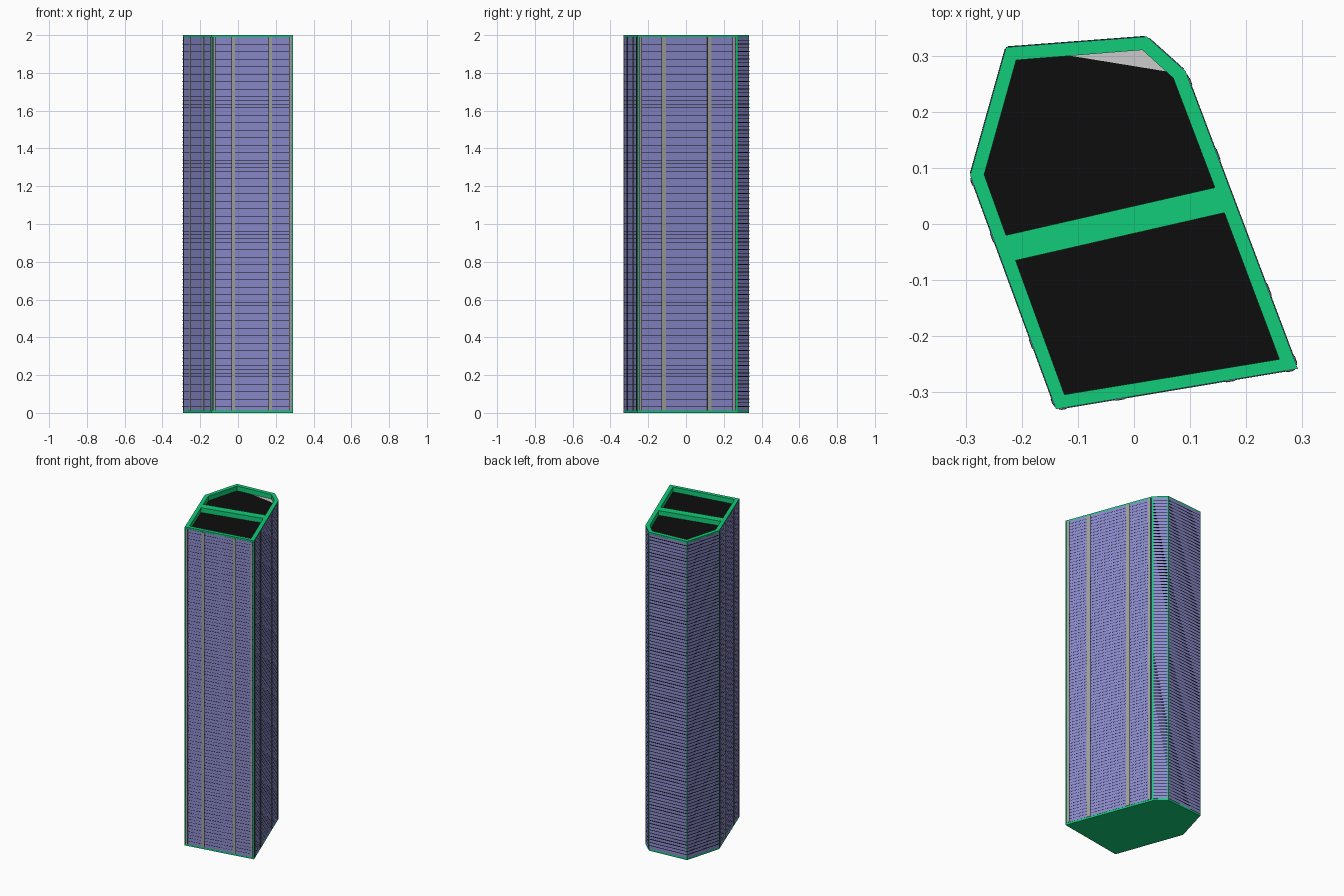
import bpy, bmesh
from mathutils import Vector

if "Cube" in bpy.data.objects:
    bpy.data.objects.remove(bpy.data.objects["Cube"])

H = 2.0
BASE = [(-0.139, -0.33), (0.292, -0.258), (0.092, 0.272),
        (0.023, 0.334), (-0.228, 0.315), (-0.292, 0.087)]
BACK_POCKET = [(-0.228, -0.02), (0.144, 0.065), (0.07, 0.26),
               (0.015, 0.31), (-0.21, 0.292), (-0.267, 0.088)]
FRONT_POCKET = [(-0.124, -0.304), (0.259, -0.241), (0.161, 0.02), (-0.211, -0.065)]


def material(name, rgb):
    m = bpy.data.materials.new(name)
    m.diffuse_color = (*rgb, 1)
    m.use_nodes = True
    m.node_tree.nodes["Principled BSDF"].inputs["Base Color"].default_value = m.diffuse_color
    return m


GREEN = material("green_frame", (0.006, 0.6, 0.19))
BLUE = material("blue_glass", (0.26, 0.26, 0.62))
BLACK = material("black", (0.004, 0.004, 0.004))
GREY = material("mullion_grey", (0.36, 0.36, 0.34))


def add_prism(bm, pts, z0, z1):
    lo = [bm.verts.new((x, y, z0)) for x, y in pts]
    hi = [bm.verts.new((x, y, z1)) for x, y in pts]
    n = len(pts)
    bm.faces.new(lo[::-1])
    bm.faces.new(hi)
    for i in range(n):
        j = (i + 1) % n
        bm.faces.new((lo[i], lo[j], hi[j], hi[i]))


def finish(bm, name, mat):
    me = bpy.data.meshes.new(name)
    bm.to_mesh(me)
    bm.free()
    ob = bpy.data.objects.new(name, me)
    bpy.context.collection.objects.link(ob)
    if mat:
        me.materials.append(mat)
    return ob


def prism(name, pts, z0, z1, mat=None):
    bm = bmesh.new()
    add_prism(bm, pts, z0, z1)
    return finish(bm, name, mat)


def wall_strip(bm, side, t0, t1, z0, z1, proud):
    """Thin slab lying on one side of the tower between fractions t0 and t1."""
    a, b = Vector(BASE[side]), Vector(BASE[(side + 1) % 6])
    d = b - a
    out = Vector((d.y, -d.x)).normalized() * proud
    p, q = a + d * t0, a + d * t1
    add_prism(bm, [p, p + out, q + out, q], z0, z1)


# Green tower core with two roof recesses
core = prism("tower_core", BASE, 0, H, GREEN)
for name, pts in (("back_roof", BACK_POCKET), ("front_roof", FRONT_POCKET)):
    cutter = prism(name + "_cutter", pts, H - 0.035, H + 0.1)
    cutter.hide_render = True
    cutter.hide_set(True)
    mod = core.modifiers.new(name, "BOOLEAN")
    mod.operation = "DIFFERENCE"
    mod.solver = "EXACT"
    mod.object = cutter
    # Black roof deck in the recess
    prism(name + "_deck", pts, H - 0.036, H - 0.03, BLACK)

# Exposed grey corner of the back roof
prism("roof_corner", [(-0.115, 0.3), (0.057, 0.272), (0.015, 0.31)], H - 0.031, H - 0.029)

# Glass curtain wall, leaving the green frame showing at the edges
Z0, Z1 = 0.012, H - 0.01
glass = bmesh.new()
for side in range(6):
    e = 0.06 if side == 2 else 0.012
    wall_strip(glass, side, e, 1 - e, Z0, Z1, 0.001)
finish(glass, "glass_walls", BLUE)

# Thin floor lines, heavier on the rear sides
floors = bmesh.new()
N = 100
for side in range(6):
    e = 0.06 if side == 2 else 0.012
    thick = 0.004 if side in (2, 3, 4) else 0.0015
    for i in range(1, N):
        z = Z0 + (Z1 - Z0) * i / N
        wall_strip(floors, side, e, 1 - e, z, z + thick, 0.0015)
finish(floors, "floor_lines", BLACK)

# Vertical mullions, each a grey strip with dark edges
mullions, joints = bmesh.new(), bmesh.new()
for side in (0, 1, 5):
    for t in (0.03, 0.265, 0.72, 0.965):
        w = 0.018 if t in (0.265, 0.72) else 0.011
        wall_strip(joints, side, t - w - 0.004, t + w + 0.004, Z0, Z1, 0.002)
        wall_strip(mullions, side, t - w, t + w, Z0, Z1, 0.003)
finish(joints, "mullion_joints", BLACK)
finish(mullions, "mullions", GREY)
